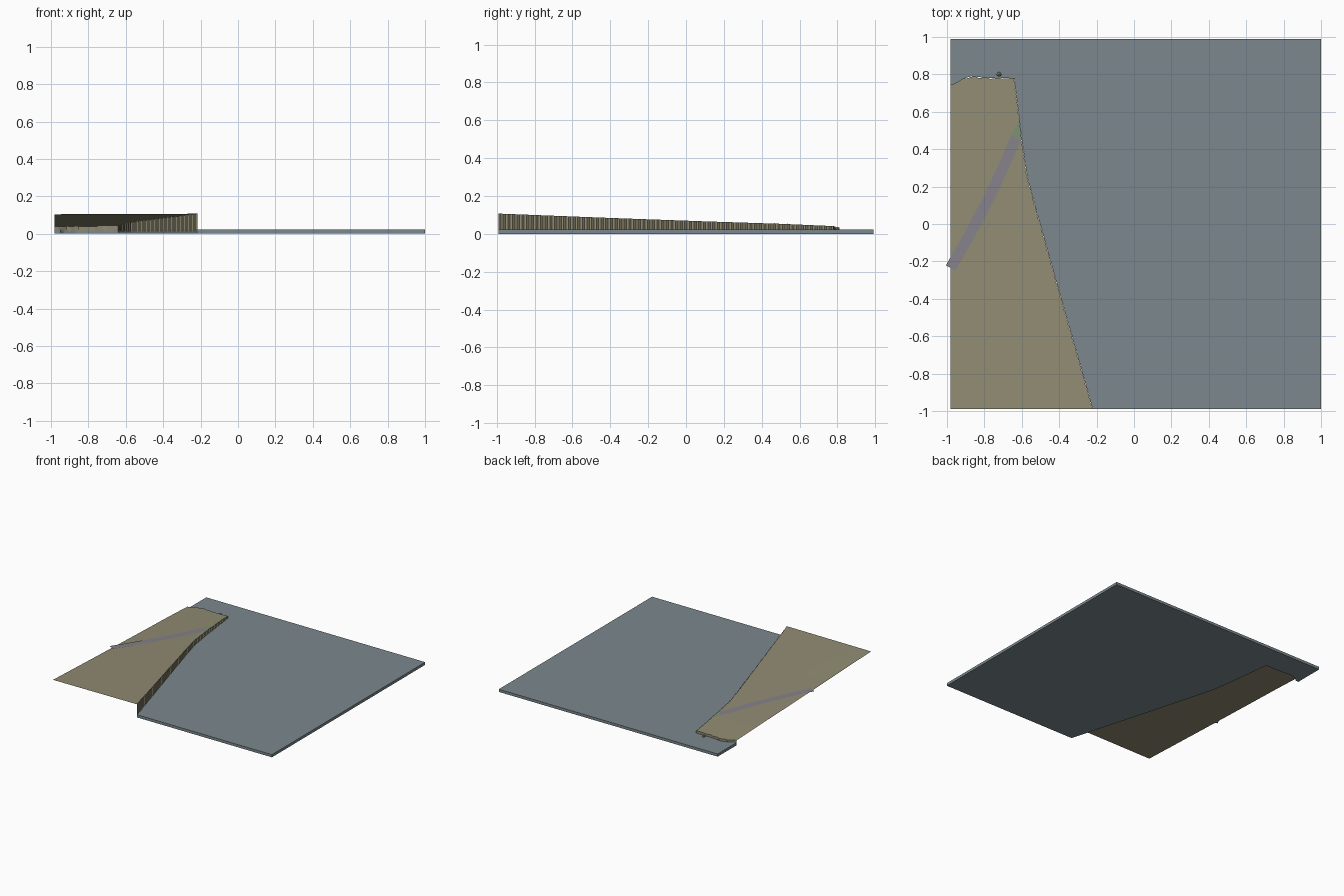
import bpy, bmesh, math, random
from mathutils import Vector

if "Cube" in bpy.data.objects:
    bpy.data.objects.remove(bpy.data.objects["Cube"])

random.seed(4)
WEST, SOUTH, NORTH, EAST = -0.98, -0.99, 0.99, 1.0
SEA_TOP = 0.022

# profiles: cliff line (y, x), northern land end (x, y), land height (y, z)
CLIFF = [(-0.99, -0.22), (-0.36, -0.40), (0.10, -0.53), (0.25, -0.57), (0.45, -0.60), (0.78, -0.64)]
TIP = [(-0.98, 0.745), (-0.95, 0.75), (-0.93, 0.77), (-0.87, 0.79), (-0.78, 0.78), (-0.64, 0.78)]
HEIGHT = [(-0.99, 0.107), (-0.4, 0.084), (0.1, 0.066), (0.5, 0.053), (0.8, 0.040)]


def lerp(table, t):
    for (a, va), (b, vb) in zip(table, table[1:]):
        if t <= b:
            return va + (vb - va) * max(0, (t - a) / (b - a))
    return table[-1][1]


def finish(name, bm, color):
    bmesh.ops.recalc_face_normals(bm, faces=bm.faces[:])
    if sum(f.normal.z * f.calc_area() for f in bm.faces) < -1e-4:
        bmesh.ops.reverse_faces(bm, faces=bm.faces[:])
    me = bpy.data.meshes.new(name)
    bm.to_mesh(me)
    bm.free()
    ob = bpy.data.objects.new(name, me)
    bpy.context.collection.objects.link(ob)
    mat = bpy.data.materials.new(name + "_colour")
    mat.diffuse_color = (*color, 1)
    mat.use_nodes = True
    mat.node_tree.nodes["Principled BSDF"].inputs["Base Color"].default_value = mat.diffuse_color
    me.materials.append(mat)
    return ob


# water: thin slab cut out along the shoreline
bm = bmesh.new()
outline = [(EAST, SOUTH), (EAST, NORTH), (WEST, NORTH)] + TIP + [(x, y) for y, x in CLIFF[-2::-1]]
face = bm.faces.new([bm.verts.new((x, y, 0)) for x, y in outline])
ext = bmesh.ops.extrude_face_region(bm, geom=[face])
for v in ext["geom"]:
    if isinstance(v, bmesh.types.BMVert):
        v.co.z = SEA_TOP
finish("water_slab", bm, (0.20, 0.25, 0.27))

# land: gently falling sheet, ribbed cliff on the east, ragged edge on the north
bm = bmesh.new()
ROWS, COLS = 144, 16
grid = []
for j in range(ROWS + 1):
    row = []
    for i in range(COLS + 1):
        u = i / COLS
        tip = lerp(TIP, WEST + 0.34 * u) + (random.uniform(-0.006, 0.006) if 0 < i < COLS else 0)
        y = SOUTH + (tip - SOUTH) * j / ROWS if j == ROWS else \
            SOUTH + (lerp(TIP, WEST + 0.34 * u) - SOUTH) * j / ROWS
        x = WEST + (lerp(CLIFF, y) - WEST) * u
        if i == COLS:
            x += 0.004 * (-1) ** j
        z = lerp(HEIGHT, y) - 0.003 * (1 - u)
        row.append(bm.verts.new((x, y, z)))
    grid.append(row)
for j in range(ROWS):
    for i in range(COLS):
        bm.faces.new((grid[j][i], grid[j][i + 1], grid[j + 1][i + 1], grid[j + 1][i]))
rim = [r[-1] for r in grid] + grid[-1][-2::-1]
foot = [bm.verts.new((v.co.x, v.co.y, 0.012)) for v in rim]
for k in range(len(rim) - 1):
    bm.faces.new((rim[k], foot[k], foot[k + 1], rim[k + 1]))
finish("land", bm, (0.28, 0.26, 0.17))

# road: ribbon draped over the land
bm = bmesh.new()
start, end = Vector((-0.98, -0.235)), Vector((-0.63, 0.46))
across = Vector((0.88, -0.47)) * 0.029
prev = None
for k in range(13):
    t = k / 12
    p = start.lerp(end, t) + Vector((0.012, -0.006)) * math.sin(math.pi * t)
    pair = []
    for s in (-1, 1):
        q = p + across * s
        pair.append(bm.verts.new((q.x, q.y, lerp(HEIGHT, q.y) + 0.002)))
    if prev:
        bm.faces.new((prev[0], prev[1], pair[1], pair[0]))
    prev = pair
finish("road", bm, (0.23, 0.22, 0.25))

# green verge: small wedge between road end and cliff
bm = bmesh.new()
bm.faces.new([bm.verts.new((x, y, lerp(HEIGHT, y) + 0.002))
              for x, y in [(-0.655, 0.474), (-0.602, 0.448), (-0.612, 0.55), (-0.62, 0.55)]])
finish("green_verge", bm, (0.20, 0.28, 0.17))

# rock: small outcrop just off the northern shore
bm = bmesh.new()
bmesh.ops.create_icosphere(bm, subdivisions=1, radius=0.014)
for v in bm.verts:
    v.co = Vector((v.co.x - 0.722, v.co.y + 0.80, v.co.z * 0.8 + 0.026))
finish("shore_rock", bm, (0.28, 0.27, 0.22))
